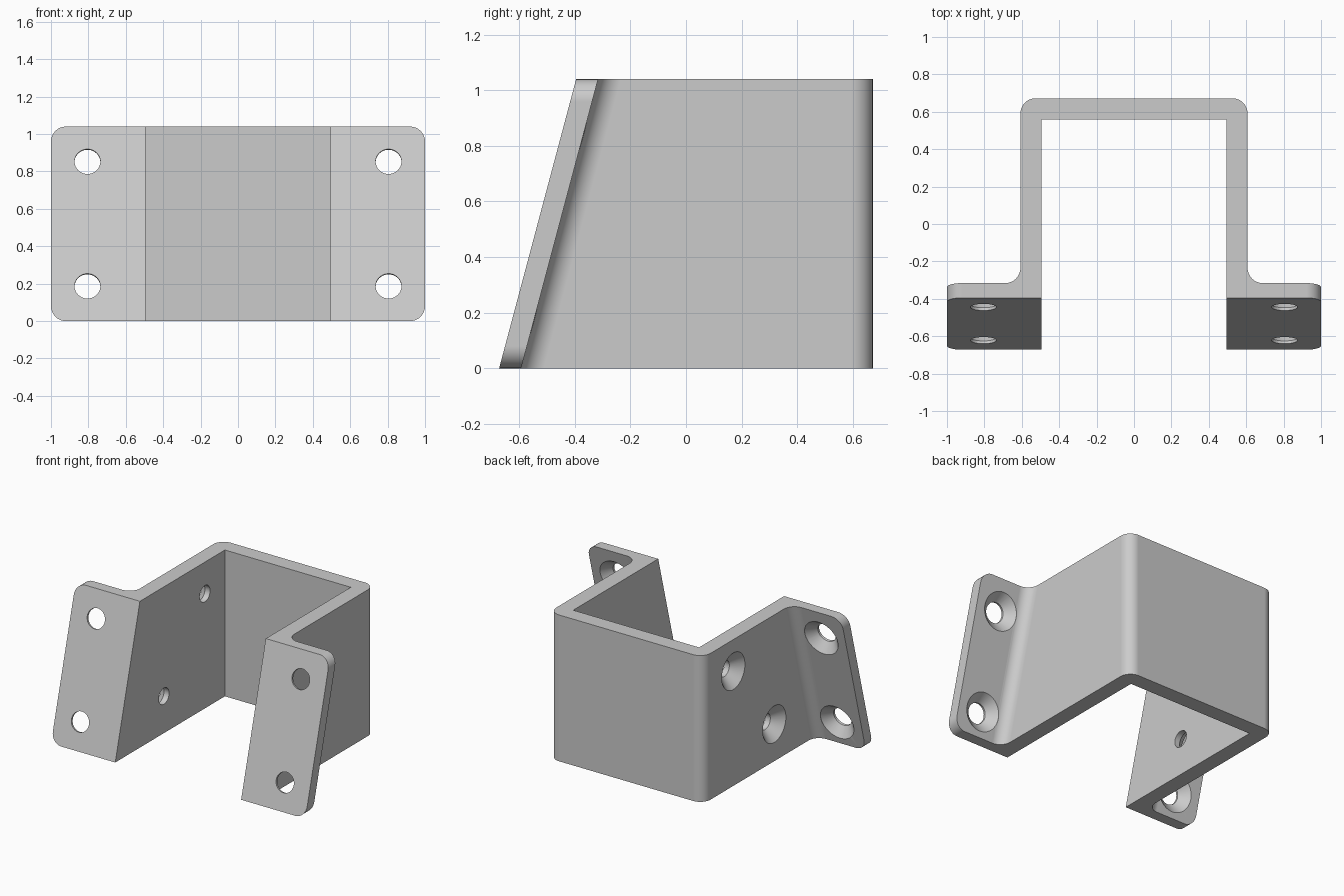
import bpy
import bmesh
from math import pi, cos, sin
from mathutils import Vector, Matrix

cube = bpy.data.objects.get("Cube")
if cube:
    bpy.data.objects.remove(cube, do_unlink=True)

HEIGHT, LEAN = 1.04, 0.277        # bracket height, forward lean of the flanges
OUTER, INNER = 0.607, 0.495       # half widths of the channel
BACK, BACK_IN = 0.672, 0.56       # rear wall faces
FRONT_TOP, FLANGE_TOP = -0.395, -0.316
RADIUS = 0.08

grey = bpy.data.materials.new("plain grey")
grey.use_nodes = True
grey.diffuse_color = (0.6, 0.6, 0.6, 1)
grey.node_tree.nodes["Principled BSDF"].inputs["Base Color"].default_value = (0.6, 0.6, 0.6, 1)


def make_object(name, bm):
    bmesh.ops.recalc_face_normals(bm, faces=bm.faces[:])
    mesh = bpy.data.meshes.new(name)
    bm.to_mesh(mesh)
    bm.free()
    mesh.materials.append(grey)
    obj = bpy.data.objects.new(name, mesh)
    bpy.context.collection.objects.link(obj)
    return obj


# Hat-shaped channel: one half of the outline, mirrored, then extruded
half = [(INNER, BACK_IN), (INNER, FRONT_TOP), (1, FRONT_TOP),
        (1, FLANGE_TOP), (OUTER, FLANGE_TOP), (OUTER, BACK)]
outline = half + [(-x, y) for x, y in reversed(half)]
bm = bmesh.new()
rings = [[bm.verts.new((x, y - (lean if y < 0 else 0), z)) for x, y in outline]
         for z, lean in ((0, LEAN), (HEIGHT, 0))]
bm.faces.new(rings[0])
bm.faces.new(rings[1])
for i in range(len(outline)):
    j = (i + 1) % len(outline)
    bm.faces.new((rings[0][i], rings[0][j], rings[1][j], rings[1][i]))
bmesh.ops.recalc_face_normals(bm, faces=bm.faces[:])


# Round the rear corners, the flange roots and the flange tips
def is_rounded(edge):
    a, b = (v.co for v in edge.verts)
    upright = abs(a.z - b.z) > 0.5
    at_outer = abs(abs(a.x) - OUTER) < 0.001
    at_tip = abs(a.x) > 0.99 and abs(a.x - b.x) < 0.001
    return (upright and at_outer) or (not upright and at_tip)


bmesh.ops.bevel(bm, geom=[e for e in bm.edges if is_rounded(e)], offset=RADIUS,
                offset_type='OFFSET', segments=8, profile=0.5, affect='EDGES')
bracket = make_object("bracket", bm)


# Countersunk holes: lathed cutters placed on the outer surface
def add_cutter(bm, centre, normal, hole, sink, sides=48):
    turn = Vector(normal).to_track_quat('Z', 'Y').to_matrix().to_4x4()
    place = Matrix.Translation(centre) @ turn
    profile = [(hole, -0.2), (hole, hole - sink), (sink, 0), (sink, 0.08)]
    loops = [[bm.verts.new(place @ Vector((r * cos(2 * pi * k / sides),
                                           r * sin(2 * pi * k / sides), h)))
              for k in range(sides)] for r, h in profile]
    for low, high in zip(loops, loops[1:]):
        for k in range(sides):
            n = (k + 1) % sides
            bm.faces.new((low[k], low[n], high[n], high[k]))
    bm.faces.new(loops[0])
    bm.faces.new(loops[-1])


bm = bmesh.new()
flange_normal = Vector((0, HEIGHT, -LEAN)).normalized()
thickness = (FLANGE_TOP - FRONT_TOP) * flange_normal.y
for x in (-0.805, 0.805):
    for z in (0.187, 0.853):
        front = Vector((x, FRONT_TOP - LEAN * (1 - z / HEIGHT), z))
        add_cutter(bm, front + flange_normal * thickness, flange_normal, 0.069, 0.13)
# Only the right wall is drilled
for y, z in ((0.335, 0.815), (-0.125, 0.263)):
    add_cutter(bm, Vector((-OUTER, y, z)), (-1, 0, 0), 0.058, 0.13)
cutters = make_object("hole_cutters", bm)
cutters.hide_render = True

cut = bracket.modifiers.new("holes", 'BOOLEAN')
cut.operation = 'DIFFERENCE'
cut.solver = 'EXACT'
cut.object = cutters

for obj in bpy.context.selected_objects:
    obj.select_set(False)
bpy.context.view_layer.objects.active = bracket
bracket.select_set(True)
bpy.ops.object.modifier_apply(modifier=cut.name)
bpy.data.objects.remove(cutters, do_unlink=True)

# Smooth curves, crisp edges, flat walls
bpy.ops.object.shade_smooth_by_angle(angle=pi / 6)
weighted = bracket.modifiers.new("flat_walls", 'WEIGHTED_NORMAL')
weighted.keep_sharp = True
